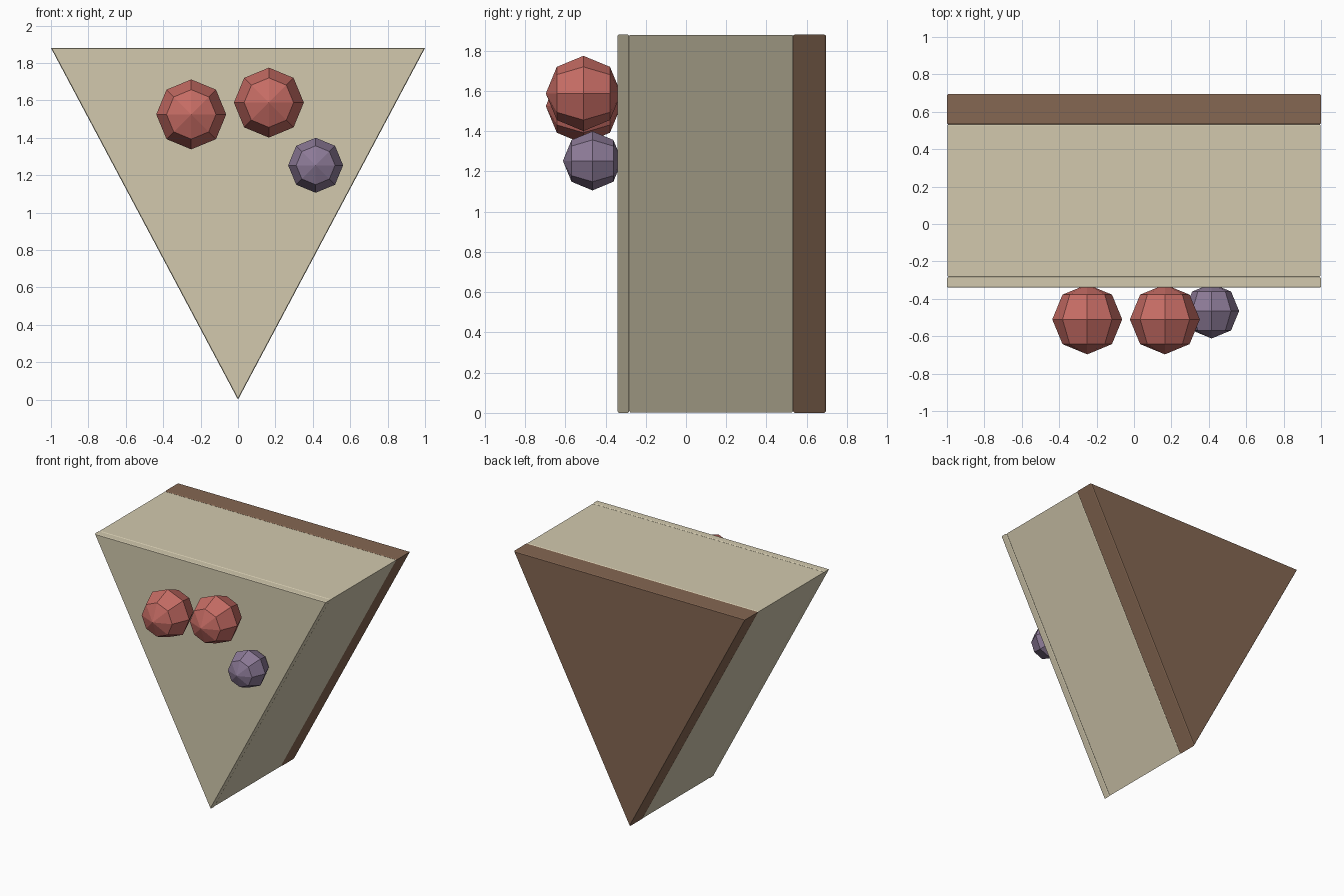
import bpy, bmesh
from math import radians
from mathutils import Matrix

cube = bpy.data.objects.get("Cube")
if cube:
    bpy.data.objects.remove(cube, do_unlink=True)


def material(name, srgb):
    linear = [((c / 255 + 0.055) / 1.055) ** 2.4 for c in srgb] + [1]
    mat = bpy.data.materials.new(name)
    mat.use_nodes = True
    mat.diffuse_color = linear
    bsdf = next(n for n in mat.node_tree.nodes if n.type == 'BSDF_PRINCIPLED')
    bsdf.inputs["Base Color"].default_value = linear
    return mat


cream = material("cream", (210, 201, 174))
brown = material("crust brown", (133, 103, 82))
red = material("berry red", (198, 108, 100))
purple = material("berry purple", (140, 122, 151))


def finish(name, bm, mat):
    bmesh.ops.recalc_face_normals(bm, faces=bm.faces)
    mesh = bpy.data.meshes.new(name)
    bm.to_mesh(mesh)
    bm.free()
    mesh.materials.append(mat)
    obj = bpy.data.objects.new(name, mesh)
    bpy.context.collection.objects.link(obj)


TRIANGLE = [(-1, 1.88), (1, 1.88), (0, 0)]
MID_Z = sum(z for x, z in TRIANGLE) / 3


# Triangular slab with finely chamfered end faces
def wedge(name, front, back, mat, size=1, edge=0.006):
    bm = bmesh.new()
    stations = [(front, size - edge), (front + edge, size),
                (back - edge, size), (back, size - edge)]
    loops = [[bm.verts.new((x * s, y, MID_Z + (z - MID_Z) * s))
              for x, z in TRIANGLE] for y, s in stations]
    for a, b in zip(loops, loops[1:]):
        for i in range(3):
            j = (i + 1) % 3
            bm.faces.new((a[i], a[j], b[j], b[i]))
    bm.faces.new(loops[0])
    bm.faces.new(loops[-1])
    finish(name, bm, mat)


wedge("top_layer", -0.34, -0.283, cream)
wedge("filling", -0.283, 0.533, cream, size=0.998)
wedge("crust", 0.533, 0.695, brown)


# Faceted berries with their poles facing the front
def berry(name, location, radius, mat):
    bm = bmesh.new()
    turn = Matrix.Translation(location) @ Matrix.Rotation(radians(90), 4, 'X')
    bmesh.ops.create_uvsphere(bm, u_segments=8, v_segments=4,
                              radius=radius, matrix=turn)
    finish(name, bm, mat)


berry("right_red_berry", (-0.25, -0.51, 1.525), 0.187, red)
berry("left_red_berry", (0.165, -0.51, 1.588), 0.187, red)
berry("purple_berry", (0.415, -0.465, 1.253), 0.147, purple)
